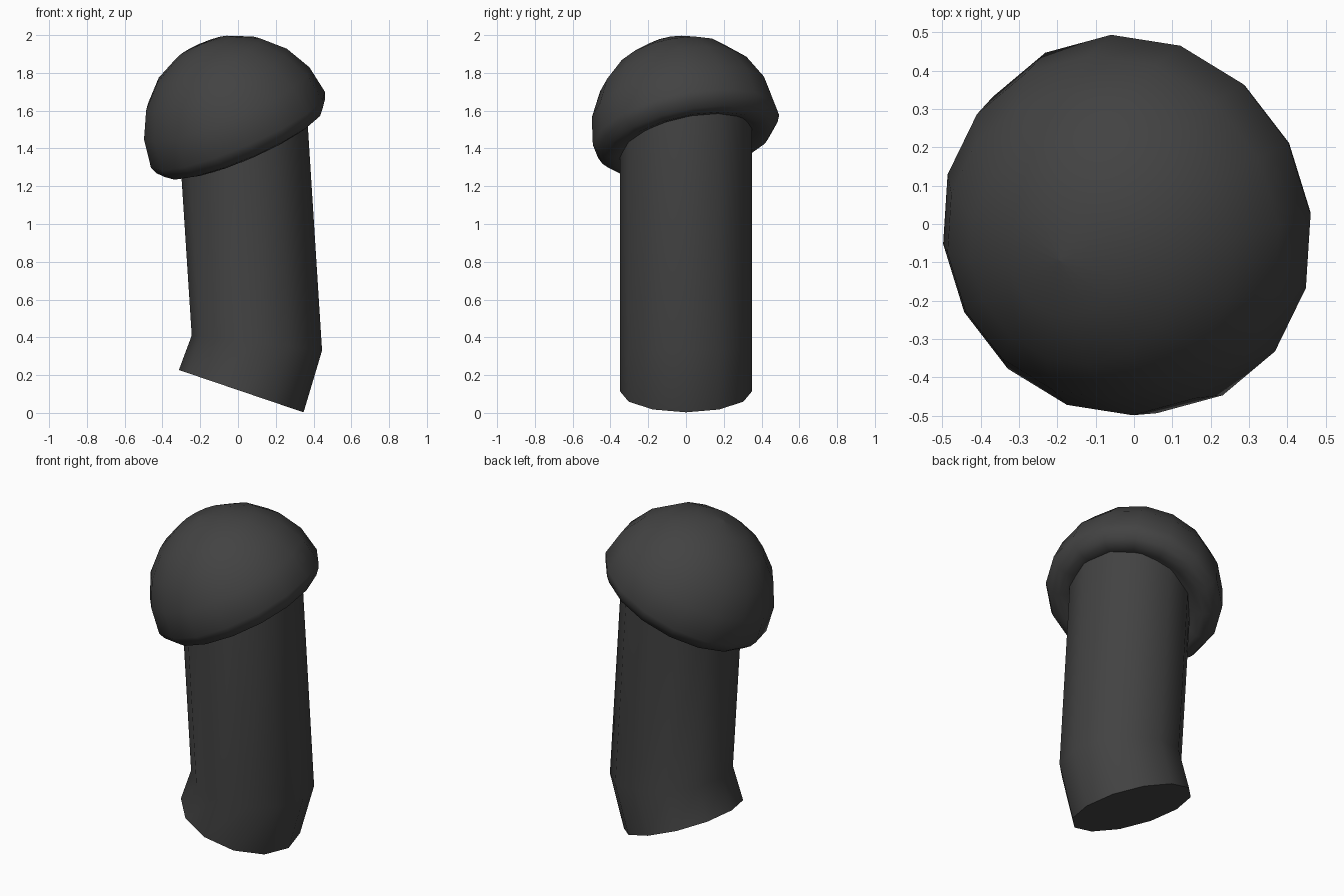
import bpy, bmesh, math
from mathutils import Vector, Matrix

cube = bpy.data.objects.get("Cube")
if cube:
    bpy.data.objects.remove(cube, do_unlink=True)

dark_grey = bpy.data.materials.new("dark grey")
dark_grey.use_nodes = True
colour = (0.055, 0.055, 0.055, 1)
dark_grey.diffuse_color = colour
dark_grey.node_tree.nodes["Principled BSDF"].inputs["Base Color"].default_value = colour


def loft(name, rings, smooth_angle):
    """Skin a list of point rings, closing both ends."""
    bm = bmesh.new()
    loops = [[bm.verts.new(p) for p in ring] for ring in rings]
    n = len(loops[0])
    for a, b in zip(loops, loops[1:]):
        for i in range(n):
            j = (i + 1) % n
            bm.faces.new((a[i], a[j], b[j], b[i]))
    bm.faces.new(loops[0])
    bm.faces.new(loops[-1])
    bmesh.ops.remove_doubles(bm, verts=bm.verts, dist=0.0001)
    bmesh.ops.recalc_face_normals(bm, faces=bm.faces)
    mesh = bpy.data.meshes.new(name)
    bm.to_mesh(mesh)
    bm.free()
    mesh.materials.append(dark_grey)
    obj = bpy.data.objects.new(name, mesh)
    bpy.context.collection.objects.link(obj)
    bpy.ops.object.select_all(action='DESELECT')
    obj.select_set(True)
    bpy.context.view_layer.objects.active = obj
    bpy.ops.object.shade_smooth_by_angle(angle=math.radians(smooth_angle))
    return obj


def circle(centre, u, v, sides):
    angles = [2 * math.pi * i / sides for i in range(sides)]
    return [Vector(centre) + Vector(u) * math.cos(a) + Vector(v) * math.sin(a) for a in angles]


# Stem: slanted foot, bend, and a slightly leaning shaft
side = (0, 0.35, 0)
loft("stem", [
    circle((0.017, 0, 0.115), (0.33, 0, -0.112), side, 12),
    circle((0.10, 0, 0.37), (0.345, 0, -0.04), side, 12),
    circle((0.02, 0, 1.62), (0.342, 0, 0.02), side, 12),
], 50)

# Cap: half-round dome over a rolled rim and a shallow underside
radius = 0.503
profile = [(0.33, -0.065), (0.365, -0.078), (0.41, -0.09), (0.455, -0.075), (0.487, -0.038)]
for step in range(5):
    a = math.radians(18 * step)
    profile.append((radius * math.cos(a), radius * math.sin(a)))
rings = [circle((0, 0, h), (r, 0, 0), (0, r, 0), 16) for r, h in profile]
rings.append([Vector((0, 0, radius))] * 16)

# Weld the dome's last ring to its pole by making the tip ring tiny
rings[-1] = circle((0, 0, radius), (0.001, 0, 0), (0, 0.001, 0), 16)
cap = loft("cap", rings, 70)
axis = Vector((-0.385, -0.19, 0.903)).normalized()
tilt = Vector((0, 0, 1)).rotation_difference(axis).to_matrix().to_4x4()
cap.matrix_world = Matrix.Translation((0, 0, 1.498)) @ tilt @ Matrix.Rotation(math.radians(5), 4, 'Z')
